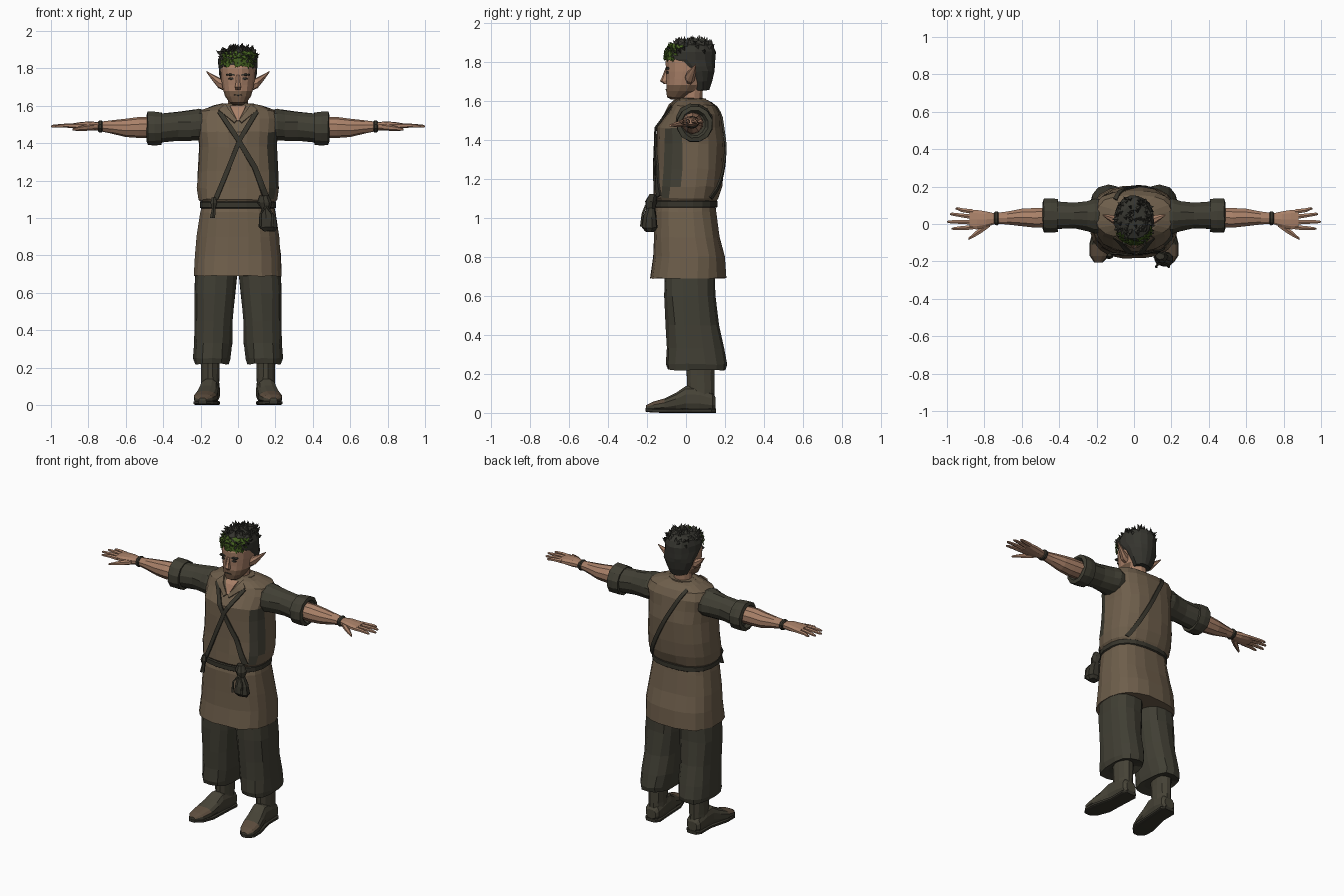
import bpy, bmesh, math, random
from mathutils import Vector
from mathutils.bvhtree import BVHTree

random.seed(4)
X, Y, Z = Vector((1, 0, 0)), Vector((0, 1, 0)), Vector((0, 0, 1))


def mat(name, r, g, b):
    m = bpy.data.materials.new(name)
    m.diffuse_color = (r, g, b, 1)
    return m


TUNIC = mat("tunic brown", .155, .112, .07)
CLOTH = mat("dark olive cloth", .052, .049, .034)
LEATHER = mat("dark leather", .038, .035, .025)
BOOT = mat("boot olive", .062, .056, .038)
TOE = mat("worn brown leather", .11, .075, .048)
SKIN = mat("skin", .40, .22, .14)
BEARD = mat("stubble", .17, .10, .06)
HAIR = mat("hair", .036, .035, .028)
LEAF = mat("leaf green", .06, .12, .015)


def finish(name, bm, mats, mirror=False, thick=0):
    bmesh.ops.recalc_face_normals(bm, faces=bm.faces)
    me = bpy.data.meshes.new(name)
    bm.to_mesh(me)
    bm.free()
    for m in mats:
        me.materials.append(m)
    ob = bpy.data.objects.new(name, me)
    bpy.context.collection.objects.link(ob)
    if thick:
        s = ob.modifiers.new("thickness", 'SOLIDIFY')
        s.thickness, s.offset = thick, 0
    if mirror:
        ob.modifiers.new("mirror", 'MIRROR')
    return ob


def loft(name, rings, m, U=X, V=Y, n=12, e=2.0, mirror=False, jit=0, m2=None, rule=None):
    """Skin superellipse rings (x, y, z, radius along U, radius along V)."""
    bm = bmesh.new()
    loops = []
    for x, y, z, ru, rv in rings:
        loop = []
        for i in range(n):
            a = 2 * math.pi * (i + .5) / n
            c, s = math.cos(a), math.sin(a)
            p = Vector((x, y, z))
            p += U * ru * math.copysign(abs(c) ** (2 / e), c)
            p += V * rv * math.copysign(abs(s) ** (2 / e), s)
            p += Vector([random.uniform(-jit, jit) for _ in range(3)])
            loop.append(bm.verts.new(p))
        loops.append(loop)
    for a, b in zip(loops, loops[1:]):
        for i in range(n):
            j = (i + 1) % n
            bm.faces.new((a[i], a[j], b[j], b[i]))
    bm.faces.new(loops[0])
    bm.faces.new(loops[-1])
    bmesh.ops.recalc_face_normals(bm, faces=bm.faces)
    if rule:
        for f in bm.faces:
            f.material_index = int(rule(f.calc_center_median(), f.normal))
    tree = BVHTree.FromBMesh(bm)
    finish(name, bm, [m, m2] if m2 else [m], mirror)
    return tree


def strap(name, tree, pts, w0, w1, m, side=-1, lift=.006, steps=7):
    """Band following (x, z) points, pressed on the front or back of a body."""
    bm = bmesh.new()
    prev = None
    pts = [Vector((x, 0, z)) for x, z in pts]
    total = (len(pts) - 1) * steps
    for k in range(total + 1):
        s = min(k // steps, len(pts) - 2)
        d = pts[s + 1] - pts[s]
        c = pts[s] + d * (k / steps - s)
        across = d.cross(Y).normalized() * (w0 + (w1 - w0) * k / total) / 2
        row = []
        for q in (c - across, c, c + across):
            hit, nor, _, _ = tree.ray_cast(Vector((q.x, side, q.z)), Y * -side)
            if hit:
                row.append(bm.verts.new(hit + Y * side * lift))
        if len(row) < 3:
            prev = None
            continue
        if prev:
            for i in (0, 1):
                bm.faces.new((prev[i], prev[i + 1], row[i + 1], row[i]))
        prev = row
    finish(name, bm, [m], thick=.009)


# Tunic: blouse and skirt
body = loft("tunic_top", [
    (0, 0, 1.07, .19, .15), (0, 0, 1.10, .213, .166), (0, .01, 1.16, .222, .175),
    (0, .02, 1.25, .215, .175), (0, .023, 1.38, .208, .176), (0, .02, 1.46, .213, .168),
    (0, .04, 1.53, .222, .14), (0, .04, 1.575, .205, .115), (0, .035, 1.60, .13, .085),
    (0, .03, 1.612, .08, .06)], TUNIC, n=20, e=2.5, jit=.003, m2=CLOTH,
    rule=lambda c, d: c.x > .1 and -.85 < d.y < -.25 and 1.13 < c.z < 1.46)
loft("tunic_skirt", [
    (0, .01, .69, .236, .196), (0, .016, .80, .230, .184), (0, .006, .90, .221, .171),
    (0, -.004, 1.03, .202, .16), (0, 0, 1.08, .19, .15)], TUNIC, n=20, e=2.6, jit=.003)
loft("belt", [(0, -.003, 1.052, .199, .160), (0, -.003, 1.056, .206, .166),
              (0, -.003, 1.084, .206, .166), (0, -.003, 1.09, .198, .158)],
     LEATHER, n=20, e=2.5)

# Neck opening, collar and crossed straps
strap("neck_opening", body, [(0, 1.597), (0, 1.52)], .085, .01, SKIN, lift=.003)
for s in (-1, 1):
    strap("collar_flap", body, [(s * .012, 1.515), (s * .06, 1.565), (s * .09, 1.597)],
          .02, .05, TUNIC, lift=.011)
strap("strap_to_left_hip", body, [(-.10, 1.57), (0, 1.42), (.09, 1.27), (.15, 1.11)],
      .024, .03, LEATHER)
strap("strap_to_right_hip", body, [(.10, 1.57), (.01, 1.42), (-.07, 1.22), (-.12, 1.10)],
      .024, .024, LEATHER, lift=.009)
strap("back_strap", body, [(-.10, 1.585), (0, 1.41), (.16, 1.10)], .022, .026, LEATHER, side=1)
loft("collar_stand", [(0, .03, 1.585, .095, .075), (0, .035, 1.612, .088, .068),
                      (0, .035, 1.612, .07, .055), (0, .03, 1.59, .06, .05)], TUNIC, n=14)

# Arms: sleeve, rolled cuff, forearm, wrist band, hand
arm = dict(U=Y, V=Z, mirror=True)
loft("sleeve", [(.14, .04, 1.49, .09, .08), (.21, .042, 1.498, .098, .087),
                (.25, .044, 1.495, .082, .084), (.32, .045, 1.49, .070, .080),
                (.42, .045, 1.48, .076, .080)], CLOTH, jit=.003, **arm)
loft("rolled_cuff", [(.408, .045, 1.478, .074, .076), (.408, .045, 1.478, .09, .090),
                     (.445, .045, 1.478, .096, .093), (.482, .045, 1.48, .092, .094),
                     (.488, .045, 1.48, .070, .072), (.465, .045, 1.48, .055, .058)],
     CLOTH, jit=.002, **arm)
loft("forearm", [(.45, .035, 1.485, .055, .055), (.53, .033, 1.484, .055, .056),
                 (.60, .035, 1.482, .049, .049), (.68, .032, 1.487, .036, .035),
                 (.75, .03, 1.490, .029, .023)], SKIN, n=10, **arm)
loft("wrist_band", [(.724, .03, 1.489, .034, .028), (.73, .03, 1.489, .039, .033),
                    (.742, .03, 1.489, .038, .032), (.748, .03, 1.489, .032, .026)],
     LEATHER, n=10, **arm)
loft("palm", [(.74, .029, 1.49, .028, .021), (.79, .025, 1.492, .044, .025),
              (.84, .023, 1.493, .054, .02), (.88, .025, 1.493, .052, .014)],
     SKIN, n=10, e=2.4, **arm)
for y0, y1, tip in ((.066, .082, .955), (.038, .053, .985), (.009, .012, 1.0), (-.018, -.025, .975)):
    loft("finger", [(.86, y0, 1.493, .014, .013), (.92, (y0 + y1) / 2, 1.494, .012, .011),
                    (tip - .012, y1, 1.491, .009, .008), (tip, y1, 1.490, .004, .004)],
         SKIN, n=6, **arm)
loft("thumb", [(.77, .005, 1.487, .022, .018), (.815, -.03, 1.482, .02, .016),
               (.85, -.055, 1.478, .015, .012), (.885, -.08, 1.473, .007, .006)],
     SKIN, n=6, **arm)

# Baggy trousers and boots
loft("trouser_leg", [
    (.14, .05, .235, .06, .09), (.14, .054, .22, .093, .150), (.14, .055, .25, .1, .156),
    (.135, .048, .33, .104, .146), (.13, .032, .45, .106, .134), (.124, .022, .6, .112, .130),
    (.115, .02, .75, .115, .130), (.105, .01, .92, .105, .12)],
    CLOTH, n=14, e=2.5, mirror=True, jit=.004)
loft("boot_shaft", [(.148, .08, .05, .05, .068), (.148, .076, .12, .049, .072),
                    (.148, .075, .19, .049, .073), (.148, .075, .27, .052, .076)],
     BOOT, mirror=True, jit=.002)
loft("boot_foot", [
    (.15, .152, .05, .035, .03), (.15, .135, .056, .050, .05), (.15, .07, .07, .055, .066),
    (.155, .0, .072, .052, .068), (.163, -.05, .055, .058, .050), (.175, -.11, .040, .062, .035),
    (.185, -.17, .032, .050, .026), (.19, -.205, .026, .02, .013)],
    BOOT, U=X, V=Z, e=2.5, mirror=True, m2=TOE, rule=lambda c, d: c.y < -.08 and d.z > .2)
loft("boot_sole", [
    (.15, .154, .011, .035, .011), (.15, .13, .011, .055, .011), (.153, .03, .011, .052, .011),
    (.172, -.1, .011, .066, .011), (.185, -.17, .012, .053, .011), (.19, -.207, .015, .022, .009)],
    LEATHER, U=X, V=Z, e=5, mirror=True)

# Belt pouch with cords, and a knot on the other side
loft("pouch", [(.14, -.172, 1.12, .025, .018), (.145, -.178, 1.085, .038, .028),
               (.15, -.18, 1.05, .027, .024), (.157, -.186, 1.0, .045, .038),
               (.163, -.19, .95, .052, .042), (.165, -.187, .93, .032, .026)],
     LEATHER, n=9, jit=.004)
for x in (.12, .185):
    loft("pouch_cord", [(.15, -.205, 1.065, .006, .006), (x, -.222, 1.02, .006, .006),
                        (x, -.230, .955, .008, .006)], CLOTH, n=5)
loft("belt_knot", [(-.13, -.165, 1.11, .012, .01), (-.13, -.172, 1.08, .02, .016),
                   (-.13, -.172, 1.05, .011, .01), (-.136, -.178, 1.0, .016, .01)], LEATHER, n=6)

# Neck and head
loft("neck", [(0, .035, 1.5, .06, .055), (0, .03, 1.6, .055, .055), (0, .03, 1.69, .055, .06)], SKIN)
loft("head", [
    (0, -.045, 1.605, .028, .03), (0, -.045, 1.618, .047, .053), (0, -.018, 1.65, .07, .085),
    (0, -.004, 1.68, .08, .097), (0, .003, 1.71, .086, .104), (0, .01, 1.75, .092, .114),
    (0, .015, 1.80, .095, .122), (0, .02, 1.86, .085, .105), (0, .02, 1.89, .05, .06)],
    SKIN, n=16, e=2.2, m2=BEARD, rule=lambda c, d: c.z < 1.683 and c.y < .03)
loft("nose", [(0, -.098, 1.765, .010, .008), (0, -.108, 1.72, .014, .016),
              (0, -.112, 1.70, .019, .021), (0, -.10, 1.685, .014, .012)], SKIN, n=6)
face = dict(U=X, V=Z, n=6)
loft("mouth", [(0, -.092, 1.657, .026, .005), (0, -.106, 1.657, .022, .003)], LEATHER, **face)
loft("eye", [(.036, -.09, 1.745, .017, .007), (.036, -.101, 1.745, .015, .006)],
     HAIR, mirror=True, **face)
loft("eyebrow", [(.04, -.085, 1.766, .027, .007), (.04, -.106, 1.766, .025, .005)],
     HAIR, mirror=True, **face)
loft("pointed_ear", [(.08, .02, 1.712, .024, .03), (.105, .022, 1.724, .026, .03),
                     (.135, .035, 1.750, .017, .018), (.168, .048, 1.782, .003, .004)],
     SKIN, n=7, **arm)

# Hair shell, tufts and leaf wreath
hair = loft("hair_shell", [
    (0, .075, 1.655, .055, .042), (0, .075, 1.70, .08, .058), (0, .068, 1.75, .097, .076),
    (0, .05, 1.775, .102, .10), (0, .025, 1.81, .106, .127), (0, .025, 1.85, .106, .128),
    (0, .03, 1.885, .092, .11), (0, .035, 1.905, .055, .07)], HAIR, n=16, jit=.003)
tufts, leaves = bmesh.new(), bmesh.new()
for _ in range(90):
    o = Vector((random.uniform(-.095, .095), random.uniform(-.085, .14), 3))
    hit, nor, _, _ = hair.ray_cast(o, -Z)
    if hit:
        lean = (nor + Vector((random.uniform(-.8, .8), random.uniform(-.8, .6), .2))).normalized()
        a = lean.orthogonal().normalized()
        b = lean.cross(a)
        base = [tufts.verts.new(hit - nor * .004 + (a * math.cos(t) + b * math.sin(t)) * .014)
                for t in (0, 2.1, 4.2)]
        top = tufts.verts.new(hit + lean * random.uniform(.018, .032))
        for i in range(3):
            tufts.faces.new((base[i], base[(i + 1) % 3], top))
finish("hair_tufts", tufts, [HAIR])
for _ in range(110):
    x = random.uniform(-.085, .085)
    hit, nor, _, _ = hair.ray_cast(Vector((x, -1, random.uniform(1.812, 1.882))), Y)
    if hit:
        a = nor.orthogonal().normalized()
        t = random.uniform(0, 6.28)
        d = a * math.cos(t) + nor.cross(a) * math.sin(t)
        w = d.cross(nor) * .008
        c = hit + nor * random.uniform(.004, .011)
        leaves.faces.new([leaves.verts.new(p) for p in
                          (c - d * .015, c + w, c + d * .015 + nor * .005, c - w)])
finish("leaf_wreath", leaves, [LEAF], thick=.003)
